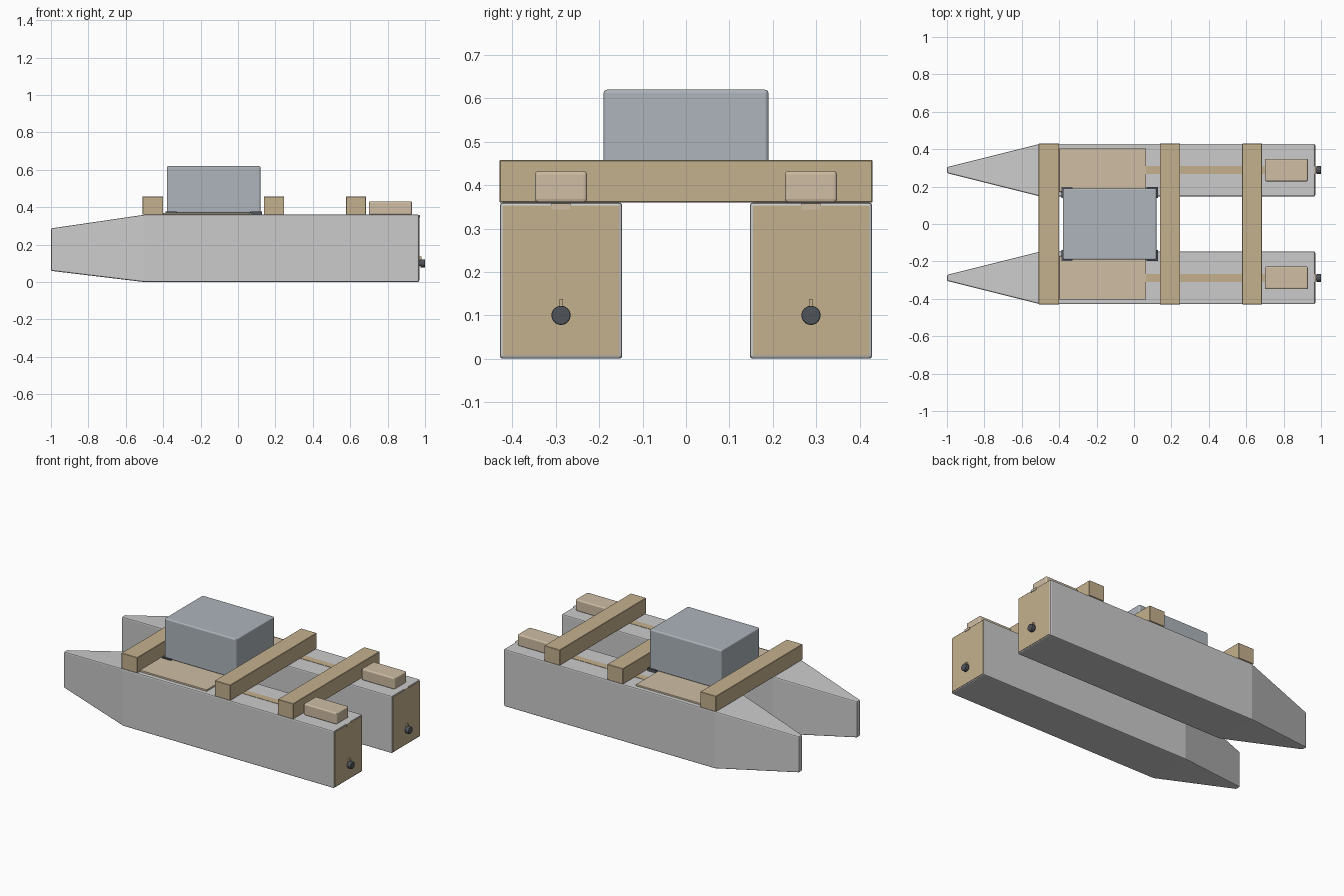
import bpy, bmesh, math
from mathutils import Matrix

if "Cube" in bpy.data.objects:
    bpy.data.objects.remove(bpy.data.objects["Cube"])

HULL_Y = 0.288


def material(name, color):
    m = bpy.data.materials.new(name)
    m.diffuse_color = (*color, 1)
    m.use_nodes = True
    m.node_tree.nodes["Principled BSDF"].inputs["Base Color"].default_value = m.diffuse_color
    return m


WOOD = material("wood", (0.56, 0.44, 0.27))
PALE = material("pale_wood", (0.62, 0.51, 0.37))
STEEL = material("blue_grey", (0.42, 0.46, 0.50))
DARK = material("dark_metal", (0.08, 0.09, 0.10))


def finish(name, bm, mat=None, bevel=0, segments=2):
    bmesh.ops.recalc_face_normals(bm, faces=bm.faces)
    mesh = bpy.data.meshes.new(name)
    bm.to_mesh(mesh)
    bm.free()
    ob = bpy.data.objects.new(name, mesh)
    bpy.context.collection.objects.link(ob)
    if mat:
        mesh.materials.append(mat)
    if bevel:
        mod = ob.modifiers.new("bevel", "BEVEL")
        mod.width, mod.segments = bevel, segments
        mod.limit_method = "ANGLE"
    return ob


def box(name, x, y, z, mat=None, bevel=0, segments=2):
    bm = bmesh.new()
    bmesh.ops.create_cube(bm, size=1)
    for v in bm.verts:
        for i, (lo, hi) in enumerate((x, y, z)):
            v.co[i] = lo if v.co[i] < 0 else hi
    return finish(name, bm, mat, bevel, segments)


def cylinder(name, x0, x1, y, z, r, mat, bevel=0):
    bm = bmesh.new()
    bmesh.ops.create_cone(bm, cap_ends=True, segments=32, radius1=r, radius2=r, depth=x1 - x0)
    bm.transform(Matrix.Translation(((x0 + x1) / 2, y, z)) @ Matrix.Rotation(math.pi / 2, 4, "Y"))
    for f in bm.faces:
        f.smooth = len(f.verts) == 4
    return finish(name, bm, mat, bevel)


def hull(name, yc):
    # rectangular sections lofted from stern to bow: x, half width, bottom, top
    sections = [(0.968, 0.141, 0, 0.36), (-0.5, 0.141, 0, 0.36), (-1, 0.016, 0.06, 0.287)]
    bm = bmesh.new()
    rings = [[bm.verts.new((x, yc + sy * w, z)) for sy, z in ((-1, b), (1, b), (1, t), (-1, t))]
             for x, w, b, t in sections]
    for a, b in zip(rings, rings[1:]):
        for i in range(4):
            j = (i + 1) % 4
            bm.faces.new((a[i], a[j], b[j], b[i]))
    bm.faces.new(rings[0])
    bm.faces.new(rings[-1])
    return finish(name, bm, None, 0.007)


for side, s in (("left", -1), ("right", 1)):
    y = s * HULL_Y

    def span(half):
        return (y - half, y + half)

    # Hull with wooden transom
    hull(side + "_hull", y)
    box(side + "_transom", (0.95, 0.971), span(0.134), (0.008, 0.353), WOOD)
    # Deck hatch, rail and stern pod
    box(side + "_hatch", (-0.40, 0.065), span(0.116), (0.355, 0.37), PALE, 0.002)
    box(side + "_deck_rail", (0.06, 0.72), span(0.022), (0.345, 0.362), WOOD)
    box(side + "_rail_tab", (0.95, 0.974), span(0.022), (0.344, 0.358), PALE)
    box(side + "_stern_pod", (0.70, 0.93), span(0.06), (0.36, 0.432), PALE, 0.008, 3)
    # Thruster with shaft, nozzle and pin
    cylinder(side + "_thruster_shaft", 0.96, 0.99, y, 0.10, 0.015, DARK)
    cylinder(side + "_thruster_nozzle", 0.975, 1.0, y, 0.10, 0.022, DARK, 0.003)
    box(side + "_thruster_pin", (0.968, 0.982), span(0.004), (0.11, 0.138), WOOD)

# Cross beams
for name, x in (("fore_beam", (-0.51, -0.40)), ("mid_beam", (0.138, 0.247)), ("aft_beam", (0.578, 0.685))):
    box(name, x, (-0.43, 0.43), (0.36, 0.458), WOOD, 0.002, 1)

# Equipment box between the hulls
box("equipment_box", (-0.38, 0.12), (-0.19, 0.19), (0.37, 0.62), STEEL, 0.008, 3)

# Corner brackets holding the box
for sx, cx in ((-1, -0.388), (1, 0.128)):
    for sy in (-1, 1):
        tag = ("fore" if sx < 0 else "aft") + ("_left" if sy < 0 else "_right")
        box(tag + "_bracket_long", tuple(sorted((cx, cx - sx * 0.06))),
            tuple(sorted((sy * 0.185, sy * 0.199))), (0.36, 0.377), DARK)
        box(tag + "_bracket_short", tuple(sorted((cx, cx - sx * 0.012))),
            tuple(sorted((sy * 0.14, sy * 0.199))), (0.36, 0.377), DARK)
